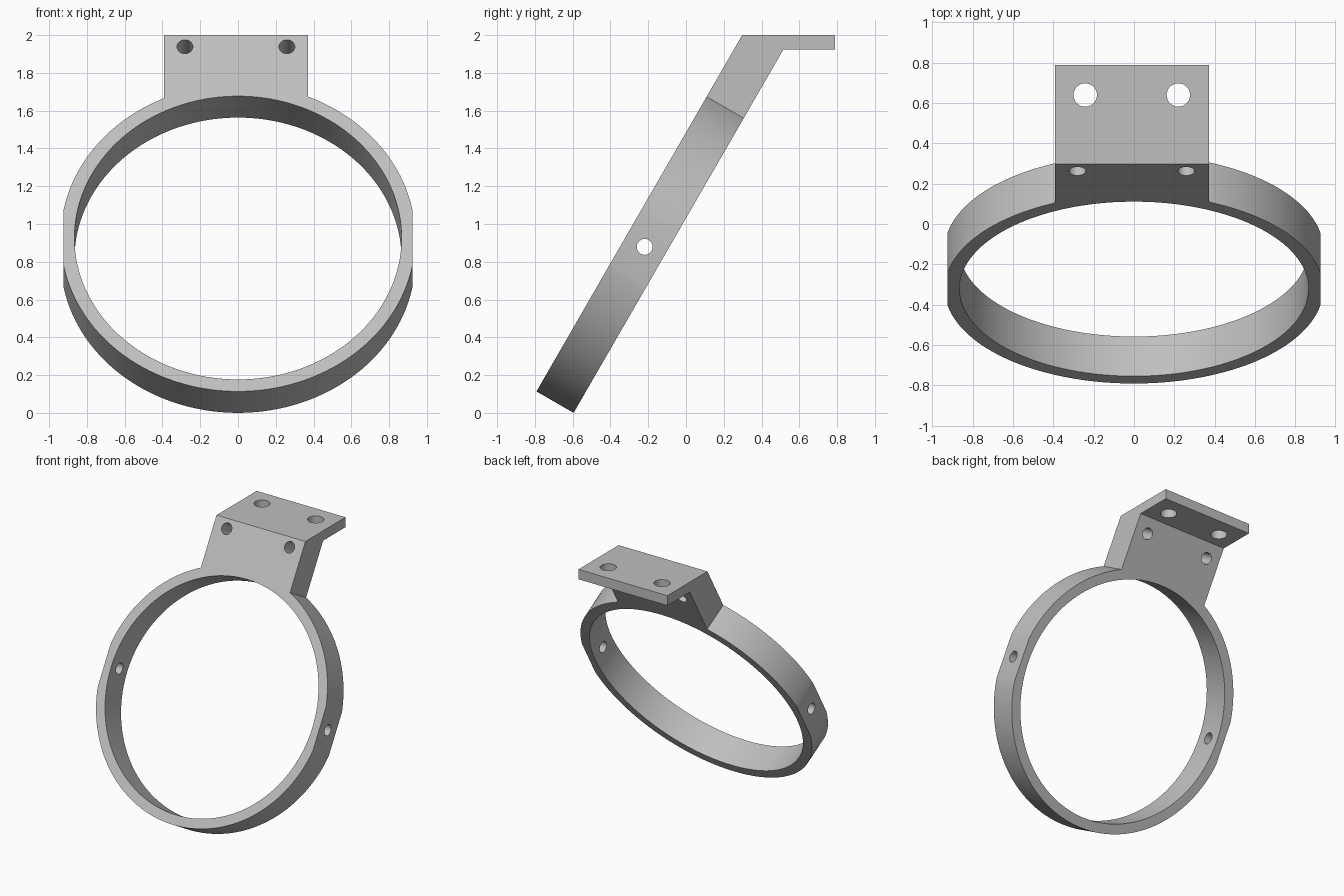
import bpy
import bmesh
from math import acos, cos, sin, pi, radians
from mathutils import Matrix, Vector

if "Cube" in bpy.data.objects:
    bpy.data.objects.remove(bpy.data.objects["Cube"])

# Main dimensions
OUTER, BORE, FLAT, DEPTH = 0.939, 0.866, 0.925, 0.227
TOP, FLANGE_UNDER, FLANGE_END = 2.0, 1.923, 0.79
TAB_X, TAB_HALF = -0.011, 0.382

# Tilted frame: local x = across, local y = up the slope, local z = towards the front
TILT = Matrix.Translation((0, -0.322, 0.927)) @ Matrix.Rotation(radians(60), 4, "X")

steel = bpy.data.materials.new("satin grey")
steel.use_nodes = True
GREY = (0.52, 0.52, 0.52, 1)
steel.diffuse_color = GREY
steel.node_tree.nodes["Principled BSDF"].inputs["Base Color"].default_value = GREY


def prism(name, outline, offset, matrix=Matrix()):
    """Extrude a closed outline of 3D points by an offset vector."""
    bm = bmesh.new()
    face = bm.faces.new([bm.verts.new(p) for p in outline])
    grown = bmesh.ops.extrude_face_region(bm, geom=[face])["geom"]
    bmesh.ops.translate(bm, vec=offset,
                        verts=[v for v in grown if isinstance(v, bmesh.types.BMVert)])
    bmesh.ops.recalc_face_normals(bm, faces=bm.faces)
    bm.transform(matrix)
    mesh = bpy.data.meshes.new(name)
    bm.to_mesh(mesh)
    bm.free()
    mesh.materials.append(steel)
    obj = bpy.data.objects.new(name, mesh)
    bpy.context.collection.objects.link(obj)
    return obj


def rod(name, radius, length, matrix, sides=40):
    """Cylinder along local z, centred on the matrix origin."""
    ring = [(radius * cos(2 * pi * i / sides), radius * sin(2 * pi * i / sides), -length / 2)
            for i in range(sides)]
    return prism(name, ring, (0, 0, length), matrix)


def combine(target, other, operation):
    """Apply a boolean and discard the second object."""
    mod = target.modifiers.new(operation, "BOOLEAN")
    mod.operation, mod.solver, mod.object = operation, "EXACT", other
    bpy.context.view_layer.objects.active = target
    bpy.ops.object.modifier_apply(modifier=mod.name)
    bpy.data.objects.remove(other)


def slope(u, n):
    return TILT @ Vector((0, u, n))


def at_height(z, n):
    """Point on the slope line at depth n that reaches height z."""
    base = slope(0, n)
    return slope((z - base.z) / sin(radians(60)), n)


# Ring body: two arcs joined by the flat sides
half = acos(FLAT / OUTER)
arc = [half + (pi - 2 * half) * i / 80 for i in range(81)]
outline = [(OUTER * cos(a), OUTER * sin(a), 0) for a in arc + [a + pi for a in arc]]
body = prism("clamp_ring_with_bracket", outline, (0, 0, -DEPTH), TILT)

# Bent bracket: sloping tab and horizontal flange
left = TAB_X - TAB_HALF
profile = [slope(0.65, 0), at_height(TOP, 0), (0, FLANGE_END, TOP),
           (0, FLANGE_END, FLANGE_UNDER), at_height(FLANGE_UNDER, -DEPTH), slope(0.65, -DEPTH)]
bracket = prism("bracket", [Vector(p) + Vector((left, 0, 0)) for p in profile],
                (2 * TAB_HALF, 0, 0))
combine(body, bracket, "UNION")

# Main bore
combine(body, rod("bore", BORE, 1, TILT, 160), "DIFFERENCE")

# Screw holes: sloping tab, flange, and flat sides
for side in (-1, 1):
    tab = TILT @ Matrix.Translation((TAB_X + side * 0.27, 1.168, -DEPTH / 2))
    combine(body, rod("tab_hole", 0.042, 0.4, tab), "DIFFERENCE")
    flange = Matrix.Translation((TAB_X + side * 0.231, 0.64, 1.96))
    combine(body, rod("flange_hole", 0.058, 0.2, flange), "DIFFERENCE")
    wall = (TILT @ Matrix.Translation((side * 0.9, 0.01, -DEPTH / 2))
            @ Matrix.Rotation(pi / 2, 4, "Y"))
    combine(body, rod("side_hole", 0.042, 0.3, wall), "DIFFERENCE")

# Smooth curved walls, crisp edges
bpy.ops.object.select_all(action="DESELECT")
body.select_set(True)
bpy.context.view_layer.objects.active = body
bpy.ops.object.shade_smooth_by_angle(angle=radians(20))
